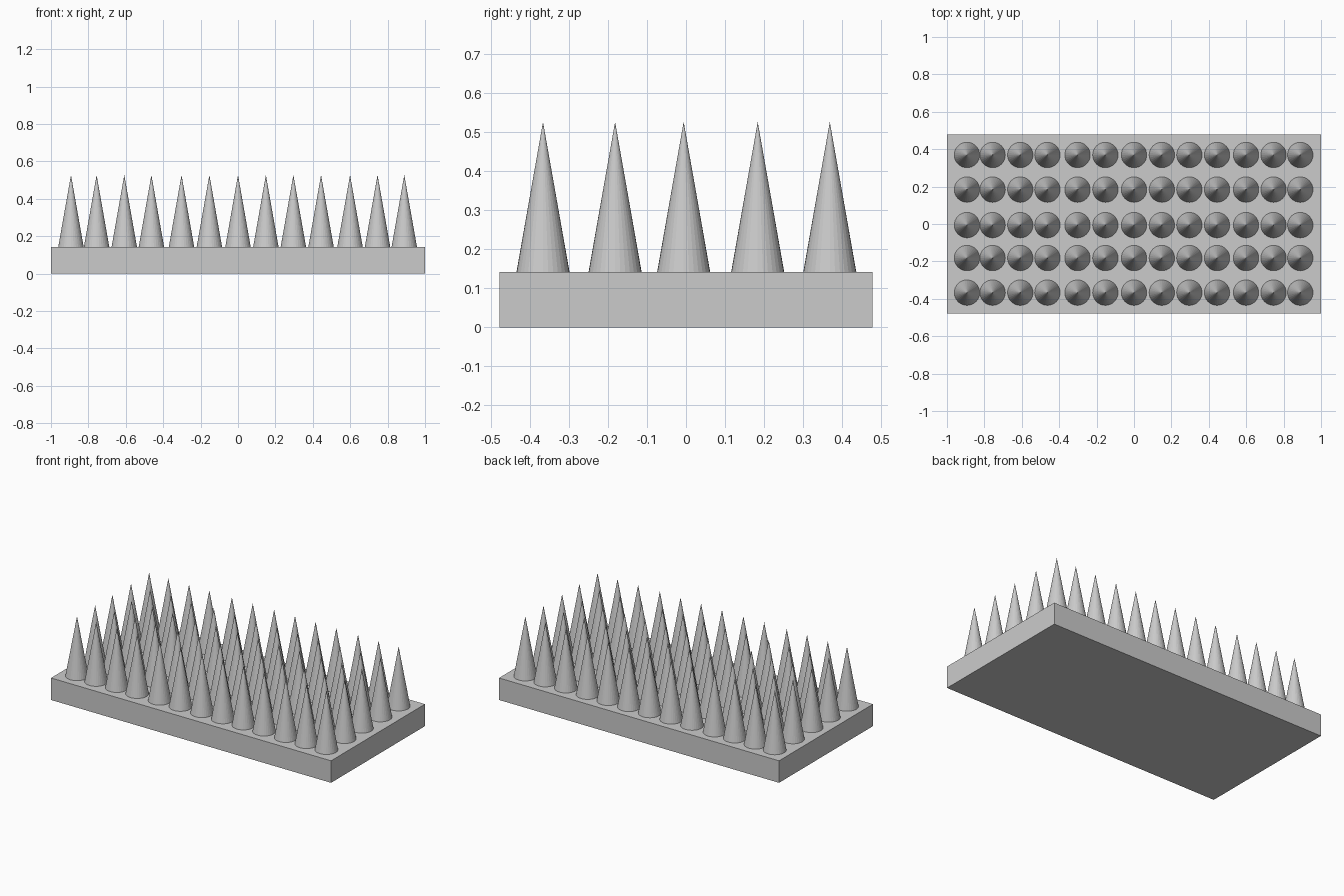
import bpy

if "Cube" in bpy.data.objects:
    bpy.data.objects.remove(bpy.data.objects["Cube"])

W, D, TOP, TIP, R = 2.0, 0.958, 0.142, 0.527, 0.068

# Slab base
bpy.ops.mesh.primitive_cube_add(size=1, location=(0, 0, TOP / 2))
base = bpy.context.object
base.name = "base_slab"
base.scale = (W, D, TOP)

# Spike grid, slightly uneven spacing; all spikes share one cone mesh
xs = [-0.893, -0.756, -0.608, -0.463, -0.302, -0.153, 0.0,
      0.149, 0.296, 0.444, 0.599, 0.746, 0.889]
ys = [-0.367, -0.182, -0.006, 0.184, 0.369]

bpy.ops.mesh.primitive_cone_add(vertices=32, radius1=R, radius2=0, depth=TIP - TOP)
first = bpy.context.object
first.data.name = "spike"
mid_z = (TOP + TIP) / 2
for j, y in enumerate(ys):
    for i, x in enumerate(xs):
        if i == 0 and j == 0:
            spike = first
        else:
            spike = bpy.data.objects.new("spike", first.data)
            bpy.context.collection.objects.link(spike)
        spike.name = f"spike_row{j + 1}_{i + 1}"
        spike.location = (x, y, mid_z)
